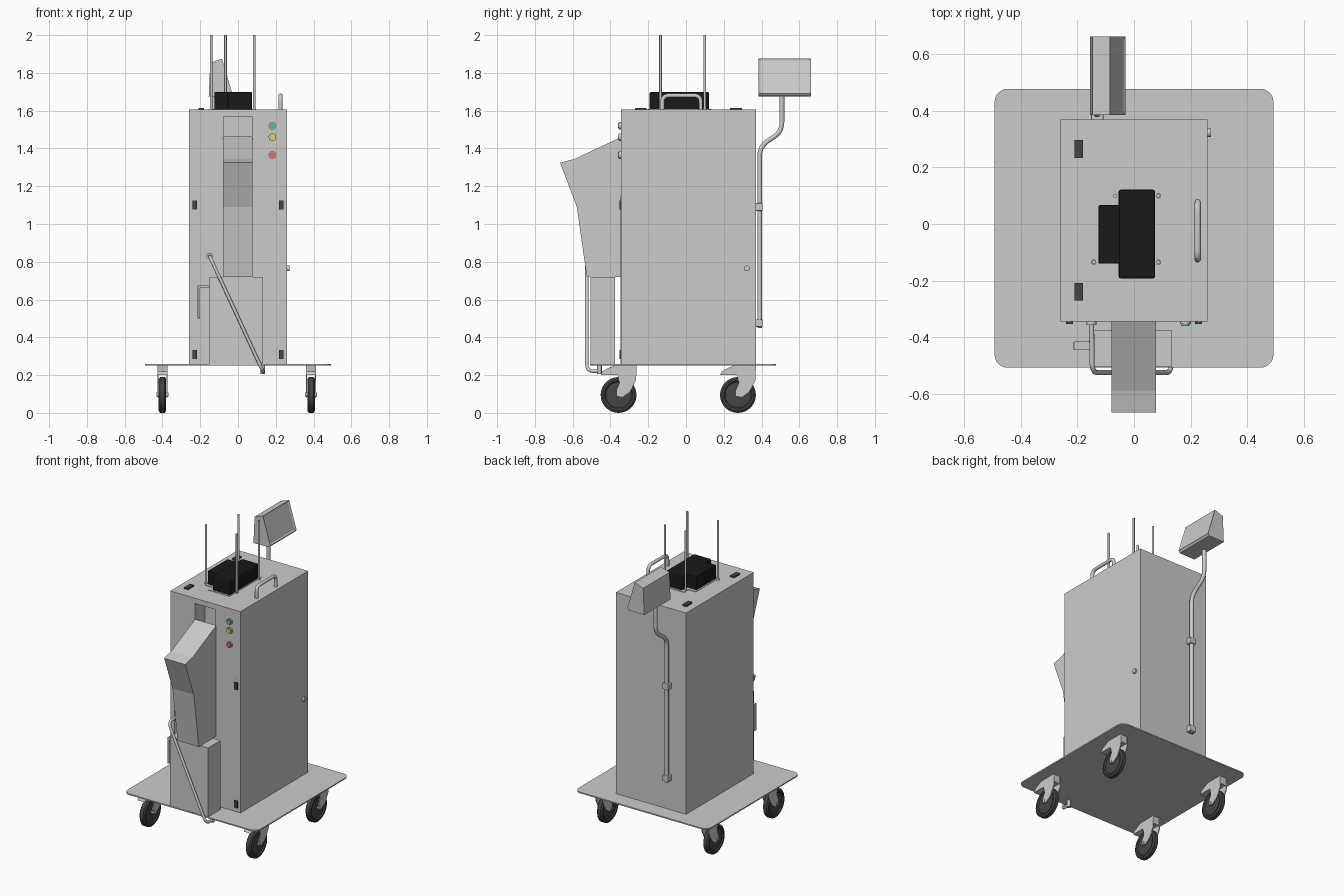
import bpy, bmesh, math
from mathutils import Vector, Matrix

if "Cube" in bpy.data.objects:
    bpy.data.objects.remove(bpy.data.objects["Cube"])


def finish(name, bm, mat=None, smooth=False):
    bmesh.ops.recalc_face_normals(bm, faces=bm.faces)
    me = bpy.data.meshes.new(name)
    bm.to_mesh(me)
    bm.free()
    ob = bpy.data.objects.new(name, me)
    bpy.context.collection.objects.link(ob)
    if mat:
        me.materials.append(mat)
    if smooth:
        bpy.ops.object.select_all(action='DESELECT')
        ob.select_set(True)
        bpy.context.view_layer.objects.active = ob
        bpy.ops.object.shade_smooth_by_angle(angle=math.radians(35))
    return ob


def colour(name, rgb):
    m = bpy.data.materials.new(name)
    m.diffuse_color = (*rgb, 1)
    m.use_nodes = True
    m.node_tree.nodes["Principled BSDF"].inputs["Base Color"].default_value = m.diffuse_color
    return m


def box(name, x, y, z, mat=None, bevel=0):
    bm = bmesh.new()
    bmesh.ops.create_cube(bm, size=1)
    for v in bm.verts:
        v.co = [lo + (c + 0.5) * (hi - lo) for c, (lo, hi) in zip(v.co, (x, y, z))]
    if bevel:
        bmesh.ops.bevel(bm, geom=bm.edges[:], offset=bevel, segments=2, profile=0.5, affect='EDGES')
    return finish(name, bm, mat)


def prism(name, pts, lo, hi, plane, mat=None):
    """Extrude a 2D outline: plane 'yz' runs along x, 'xz' runs along y."""
    bm = bmesh.new()
    place = (lambda a, b, t: (t, a, b)) if plane == 'yz' else (lambda a, b, t: (a, t, b))
    f = bm.faces.new([bm.verts.new(place(a, b, lo)) for a, b in pts])
    new = bmesh.ops.extrude_face_region(bm, geom=[f])['geom']
    d = Vector(place(0, 0, hi - lo))
    bmesh.ops.translate(bm, vec=d, verts=[g for g in new if isinstance(g, bmesh.types.BMVert)])
    return finish(name, bm, mat)


def cylinder(name, centre, r, depth, axis='Z', mat=None, n=20):
    bm = bmesh.new()
    rot = {'X': Matrix.Rotation(math.pi / 2, 4, 'Y'), 'Y': Matrix.Rotation(math.pi / 2, 4, 'X'),
           'Z': Matrix()}[axis]
    bmesh.ops.create_cone(bm, cap_ends=True, segments=n, radius1=r, radius2=r, depth=depth,
                          matrix=Matrix.Translation(centre) @ rot)
    return finish(name, bm, mat, True)


def tube(name, pts, r, fillet=0.05):
    """Round bar along a path with rounded corners."""
    pts = [Vector(p) for p in pts]
    path = [pts[0]]
    for a, b, c in zip(pts, pts[1:], pts[2:]):
        p = b + (a - b).normalized() * fillet
        q = b + (c - b).normalized() * fillet
        for i in range(7):
            t = i / 6
            path.append(p * (1 - t) ** 2 + b * 2 * t * (1 - t) + q * t * t)
    path.append(pts[-1])
    cu = bpy.data.curves.new(name, 'CURVE')
    cu.dimensions = '3D'
    cu.bevel_depth = r
    cu.bevel_resolution = 3
    cu.use_fill_caps = True
    sp = cu.splines.new('POLY')
    sp.points.add(len(path) - 1)
    for s, p in zip(sp.points, path):
        s.co = (*p, 1)
    ob = bpy.data.objects.new(name, cu)
    bpy.context.collection.objects.link(ob)
    return ob


black = colour('black', (0.01, 0.01, 0.01))
dark = colour('dark', (0.06, 0.06, 0.06))
green = colour('green', (0.1, 0.55, 0.2))
yellow = colour('yellow', (0.85, 0.65, 0.05))
red = colour('red', (0.75, 0.15, 0.1))

# Base plate with rounded corners
bm = bmesh.new()
bmesh.ops.create_cube(bm, size=1)
bmesh.ops.scale(bm, vec=(0.985, 0.985, 0.008), verts=bm.verts)
bmesh.ops.translate(bm, vec=(0, -0.015, 0.254), verts=bm.verts)
upright = [e for e in bm.edges if abs(e.verts[0].co.z - e.verts[1].co.z) > 0.001]
bmesh.ops.bevel(bm, geom=upright, offset=0.045, segments=6, profile=0.5, affect='EDGES')
finish('base_plate', bm)

# Cabinet with the chute mouth cut into its front
cabinet = box('cabinet', (-0.26, 0.26), (-0.345, 0.37), (0.258, 1.605))
cutter = box('mouth_cutter', (-0.078, 0.074), (-0.4, -0.24), (1.40, 1.57))
cutter.hide_render = True
cutter.hide_viewport = True
cut = cabinet.modifiers.new('mouth', 'BOOLEAN')
cut.object = cutter
cut.operation = 'DIFFERENCE'
cut.solver = 'EXACT'

# Chute and collection bin
prism('chute', [(-0.34, 1.462), (-0.588, 1.345), (-0.667, 1.325), (-0.578, 1.09), (-0.525, 0.72), (-0.34, 0.72)],
      -0.08, 0.077, 'yz')
box('bin', (-0.15, 0.133), (-0.505, -0.375), (0.258, 0.72))
box('bin_handle_arm', (-0.21, -0.15), (-0.445, -0.415), (0.663, 0.677))
box('bin_handle_grip', (-0.214, -0.2), (-0.445, -0.415), (0.5, 0.675), None, 0.004)

# Locking bar swinging across the bin
tube('bin_bar', [(-0.15, -0.34, 0.83), (-0.148, -0.525, 0.825), (0.132, -0.525, 0.22),
                 (0.132, -0.45, 0.22)], 0.009, 0.04)
cylinder('bin_bar_pivot', (-0.15, -0.35, 0.83), 0.017, 0.014, 'Y')
cylinder('bin_bar_stop', (0.132, -0.458, 0.232), 0.012, 0.05)

# Door seams and hinges
for side in (-1, 1):
    box('door_seam', (side * 0.231 - 0.005, side * 0.231 + 0.005), (-0.348, -0.34), (0.26, 1.15))
    for z in (0.31, 1.1):
        box('door_hinge', (side * 0.228 - 0.012, side * 0.228 + 0.012), (-0.353, -0.34),
            (z - 0.024, z + 0.024), dark)
for y in (-0.24, 0.265):
    box('lid_hinge', (-0.21, -0.18), (y - 0.031, y + 0.031), (1.6, 1.615), dark)

# Control buttons and side lock
for name, z, mat in (('green_button', 1.52, green), ('yellow_button', 1.46, yellow), ('red_button', 1.365, red)):
    cylinder(name + '_ring', (0.182, -0.348, z), 0.02, 0.012, 'Y')
    cylinder(name, (0.182, -0.353, z), 0.015, 0.016, 'Y', mat)
cylinder('side_lock', (0.263, 0.322, 0.765), 0.015, 0.018, 'X')

# Feeder unit on the lid with its surround and guide rods
box('feeder_surround', (-0.08, 0.08), (-0.205, 0.135), (1.6, 1.608))
box('feeder_surround_side', (-0.135, -0.08), (-0.158, 0.088), (1.6, 1.608))
box('feeder_body', (-0.055, 0.075), (-0.193, 0.122), (1.6, 1.7), black, 0.01)
box('feeder_side', (-0.125, -0.05), (-0.14, 0.067), (1.6, 1.698), black, 0.004)
for x, y in ((-0.142, -0.135), (0.086, -0.135), (0.086, 0.1), (-0.066, 0.1)):
    cylinder('guide_rod', (x, y, 1.8), 0.007, 0.4, n=12)
    cylinder('guide_rod_foot', (x, y, 1.607), 0.01, 0.01, n=12)

# Lid handle
tube('lid_handle', [(0.225, -0.125, 1.6), (0.225, -0.125, 1.68), (0.225, 0.078, 1.68), (0.225, 0.078, 1.6)],
     0.011, 0.035)

# Monitor pole with clamps
tube('monitor_pole', [(-0.13, 0.39, 0.45), (-0.13, 0.39, 1.41), (-0.13, 0.508, 1.49), (-0.13, 0.508, 1.7)],
     0.013, 0.05)
for z in (0.475, 1.09):
    box('pole_clamp', (-0.152, -0.108), (0.365, 0.405), (z - 0.02, z + 0.02), None, 0.004)

# Monitor: tilted wedge with a recessed screen on the sloping face
monitor = prism('monitor', [(-0.147, 1.853), (-0.085, 1.875), (-0.03, 1.69), (-0.04, 1.677), (-0.155, 1.675)],
                0.385, 0.663, 'xz')
bm = bmesh.new()
bm.from_mesh(monitor.data)
screen = max(bm.faces, key=lambda f: f.normal.x * f.calc_area())
bmesh.ops.inset_region(bm, faces=[screen], thickness=0.013)
bmesh.ops.translate(bm, vec=screen.normal * -0.005, verts=screen.verts)
bm.to_mesh(monitor.data)
bm.free()

# Casters: lathed wheel, axle, two fork cheeks, crown and brake tab
wheel_profile = [(0, -0.012), (0.03, -0.016), (0.068, -0.012), (0.074, -0.019), (0.084, -0.02), (0.095, -0.012),
                 (0.095, 0.012), (0.084, 0.02), (0.074, 0.019), (0.068, 0.012), (0.03, 0.016), (0, 0.012)]
fork = [(-0.02, 0.252), (0.095, 0.252), (0.093, 0.175), (0.06, 0.11), (0.02, 0.082), (-0.012, 0.088),
        (-0.012, 0.12), (0.005, 0.16), (-0.005, 0.2), (-0.095, 0.2), (-0.085, 0.22), (-0.055, 0.237)]
for cx in (-0.4, 0.387):
    for cy in (-0.357, 0.275):
        bm = bmesh.new()
        vs = [bm.verts.new((cx + x, cy, 0.1 - 0.005 + r)) for r, x in wheel_profile]
        es = [bm.edges.new(p) for p in zip(vs, vs[1:])]
        bmesh.ops.spin(bm, geom=vs + es, cent=(cx, cy, 0.095), axis=(1, 0, 0), angle=math.tau, steps=32)
        bmesh.ops.remove_doubles(bm, verts=bm.verts, dist=0.0001)
        finish('wheel', bm, dark, True)
        cylinder('axle', (cx, cy, 0.098), 0.01, 0.062, 'X', n=12)
        for s in (-1, 1):
            a, b = sorted((cx + s * 0.021, cx + s * 0.027))
            prism('fork_cheek', [(cy + y, z) for y, z in fork], a, b, 'yz')
        prism('fork_crown', [(cy + y, z) for y, z in
                             ((-0.02, 0.251), (0.09, 0.251), (0.09, 0.2), (-0.095, 0.2), (-0.085, 0.22))],
              cx - 0.022, cx + 0.022, 'yz')
